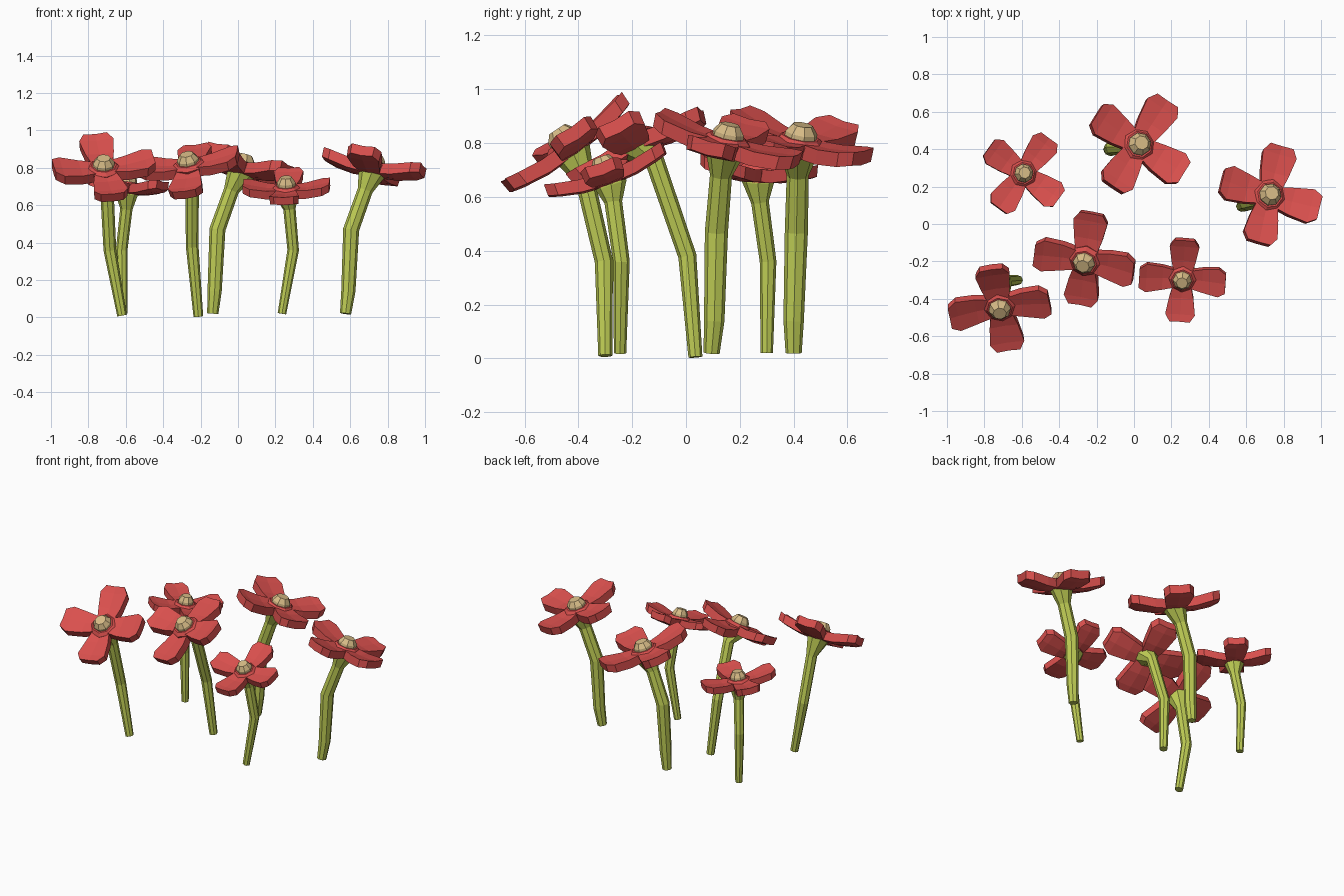
import bpy, bmesh, math
from mathutils import Vector, Matrix

if "Cube" in bpy.data.objects:
    bpy.data.objects.remove(bpy.data.objects["Cube"])


def material(name, rgb):
    m = bpy.data.materials.new(name)
    m.diffuse_color = (*rgb, 1)
    m.use_nodes = True
    m.node_tree.nodes["Principled BSDF"].inputs["Base Color"].default_value = m.diffuse_color
    return m


RED = material("petal red", (0.70, 0.080, 0.075))
GREEN = material("stem green", (0.52, 0.61, 0.09))
TAN = material("centre tan", (0.68, 0.50, 0.24))


def finish(bm, name, mat):
    bmesh.ops.recalc_face_normals(bm, faces=bm.faces[:])
    me = bpy.data.meshes.new(name)
    bm.to_mesh(me)
    bm.free()
    me.materials.append(mat)
    bpy.context.collection.objects.link(bpy.data.objects.new(name, me))


def skin(bm, rings):
    """Join closed rings of points into a capped tube."""
    loops = [[bm.verts.new(p) for p in ring] for ring in rings]
    n = len(loops[0])
    for a, b in zip(loops, loops[1:]):
        for i in range(n):
            j = (i + 1) % n
            bm.faces.new((a[i], a[j], b[j], b[i]))
    bm.faces.new(loops[0])
    bm.faces.new(loops[-1])


def circle(matrix, radius, z, sides):
    return [matrix @ Vector((radius * math.cos(math.tau * i / sides),
                             radius * math.sin(math.tau * i / sides), z))
            for i in range(sides)]


def facing(point, direction):
    q = Vector((0, 0, 1)).rotation_difference(Vector(direction))
    return Matrix.Translation(point) @ q.to_matrix().to_4x4()


def petal_rings(matrix, s):
    # distance out, half width, height, half thickness
    rows = [(0.04, 0.058, -0.010, 0.029), (0.13, 0.080, -0.004, 0.029),
            (0.235, 0.097, 0.018, 0.028), (0.282, 0.066, 0.032, 0.027)]
    for r, w, z, t in rows:
        top = [(-w, t), (0, t - 0.006), (w, t)]
        under = [(w * 0.96, -t), (0, -t - 0.006), (-w * 0.96, -t)]
        yield [matrix @ (Vector((r, y, z + h)) * s) for y, h in top + under]


def flower(tag, stem, radii, eye, normal, spin, s, droop=(0, 0, 0, 0)):
    n = Vector(normal).normalized()
    hub = Vector(eye) - n * 0.05 * s
    head = facing(hub, n) @ Matrix.Rotation(math.radians(spin), 4, 'Z')

    # bent stem flaring into the calyx
    pts = [Vector(p) for p in stem]
    bm = bmesh.new()
    rings = []
    for i, p in enumerate(pts):
        nxt = pts[i + 1] if i + 1 < len(pts) else hub - n * 0.04
        prev = pts[i - 1] if i else p
        rings.append(circle(facing(p, (nxt - prev).normalized()), radii[i], 0, 8))
    rings.append(circle(facing(hub, n), 0.073 * s, -0.04, 8))
    rings.append(circle(facing(hub, n), 0.073 * s, -0.02, 8))
    skin(bm, rings)
    finish(bm, "stem_" + tag, GREEN)

    # four petals around a red hub, each with its own droop in degrees
    bm = bmesh.new()
    for k in range(4):
        turn = Matrix.Rotation(k * math.pi / 2, 4, 'Z')
        pitch = Matrix.Rotation(math.radians(droop[k]), 4, 'Y')
        skin(bm, list(petal_rings(head @ turn @ pitch, s)))
    skin(bm, [circle(head, 0.08 * s, -0.035, 8), circle(head, 0.094 * s, 0.01, 8),
              circle(head, 0.072 * s, 0.028, 8)])
    finish(bm, "petals_" + tag, RED)

    # faceted flower centre
    bm = bmesh.new()
    skin(bm, [circle(head, 0.064 * s, 0, 8), circle(head, 0.061 * s, 0.044, 8),
              circle(head, 0.038 * s, 0.074, 8)])
    finish(bm, "centre_" + tag, TAN)


THIN = (0.026, 0.034, 0.036)
SMALL = (0.023, 0.031, 0.033)
THICK = (0.030, 0.038, 0.043, 0.041)

flower("front_left", [(-0.62, -0.30, 0.01), (-0.685, -0.305, 0.36), (-0.70, -0.375, 0.66)],
       THIN, (-0.718, -0.465, 0.83), (0.0, -0.55, 0.83), 10, 0.96, (0, 0, 0, 6))
flower("middle", [(-0.212, 0.035, 0.005), (-0.245, 0.005, 0.38), (-0.245, -0.115, 0.73)],
       THIN, (-0.27, -0.215, 0.85), (-0.19, -0.44, 0.87), -9, 0.96, (0, 14, 0, 12))
flower("front_right", [(0.235, -0.245, 0.02), (0.295, -0.24, 0.36), (0.275, -0.27, 0.58)],
       SMALL, (0.258, -0.305, 0.718), (-0.04, -0.34, 0.94), -4, 0.82)
flower("back_left", [(-0.615, 0.30, 0.02), (-0.622, 0.305, 0.36), (-0.597, 0.275, 0.58)],
       SMALL, (-0.588, 0.272, 0.735), (0.11, 0.06, 0.99), 54, 0.82)
flower("back", [(-0.135, 0.40, 0.02), (-0.125, 0.40, 0.14), (-0.11, 0.41, 0.47), (-0.035, 0.415, 0.68)],
       THICK, (0.035, 0.43, 0.845), (0.25, 0.17, 0.95), 57, 1.0)
flower("right", [(0.575, 0.095, 0.02), (0.59, 0.105, 0.14), (0.605, 0.113, 0.47), (0.68, 0.13, 0.68)],
       THICK, (0.732, 0.16, 0.845), (0.21, 0.20, 0.95), -15, 0.97, (0, 5, 0, 0))
